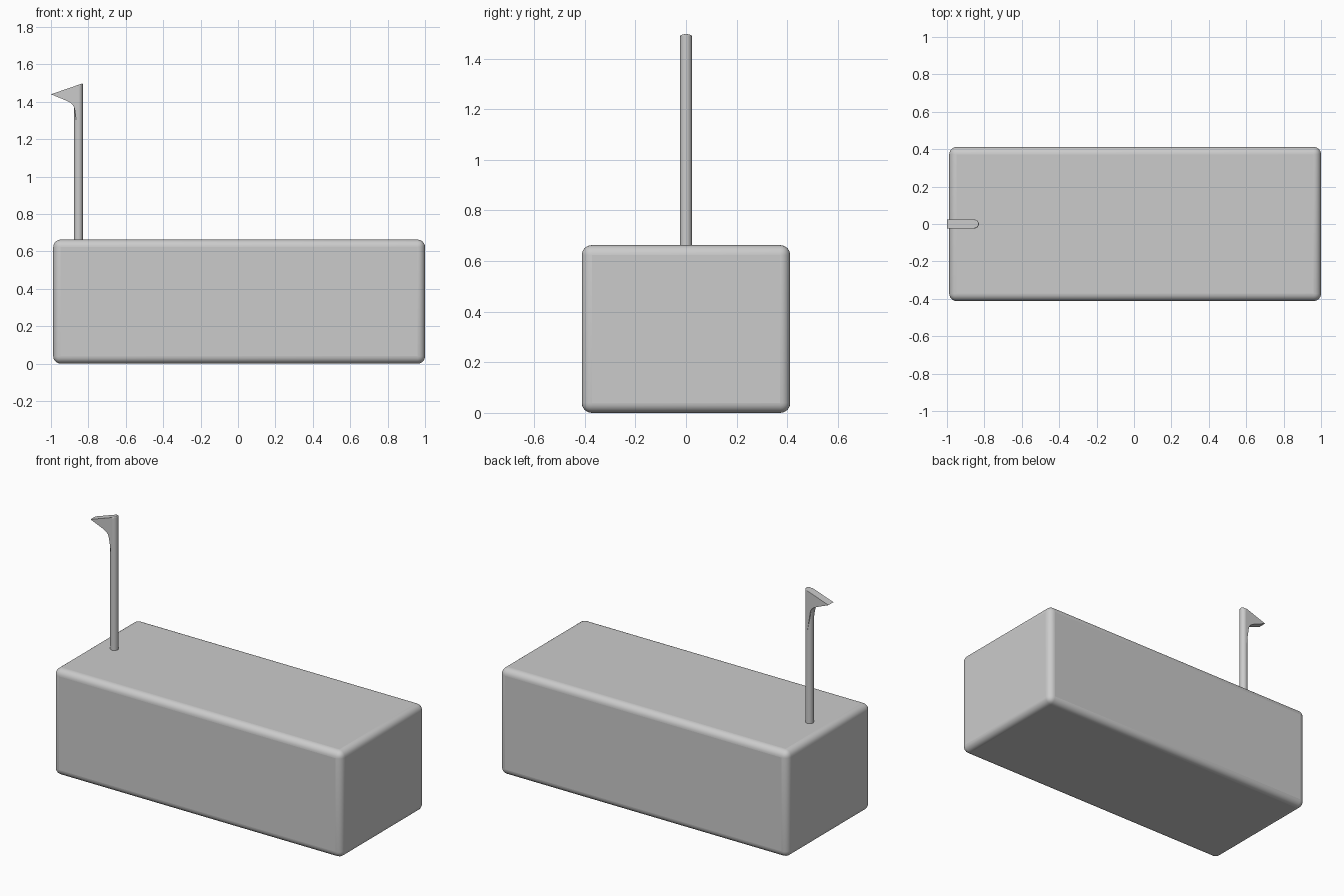
import bpy, bmesh, math

if "Cube" in bpy.data.objects:
    bpy.data.objects.remove(bpy.data.objects["Cube"])

POLE_X, POLE_R = -0.853, 0.0235
TIP_X, TIP_Z, SLOPE = -1.0, 1.44, 0.345


def slope_z(x):
    return TIP_Z + (x - TIP_X) * SLOPE


def finish(name, bm, bevel=0.0, segments=4):
    bmesh.ops.recalc_face_normals(bm, faces=bm.faces)
    mesh = bpy.data.meshes.new(name)
    bm.to_mesh(mesh)
    bm.free()
    ob = bpy.data.objects.new(name, mesh)
    bpy.context.collection.objects.link(ob)
    if bevel:
        mod = ob.modifiers.new("rounded_edges", 'BEVEL')
        mod.width = bevel
        mod.segments = segments
        mod.limit_method = 'ANGLE'
        mod.angle_limit = math.radians(40)
    bpy.ops.object.select_all(action='DESELECT')
    ob.select_set(True)
    bpy.context.view_layer.objects.active = ob
    bpy.ops.object.shade_smooth_by_angle(angle=math.radians(35))
    return ob


# Body: long block with rounded edges
bm = bmesh.new()
bmesh.ops.create_cube(bm, size=1.0)
for v in bm.verts:
    v.co.x = v.co.x * 1.988 + 0.006
    v.co.y *= 0.824
    v.co.z = (v.co.z + 0.5) * 0.663
finish("body", bm, 0.04, 6)

# Pole: cylinder whose top is cut along the slope of the pennant
bm = bmesh.new()
bmesh.ops.create_cone(bm, cap_ends=True, segments=32,
                      radius1=POLE_R, radius2=POLE_R, depth=1.0)
for v in bm.verts:
    v.co.x += POLE_X
    v.co.z = slope_z(v.co.x) if v.co.z > 0 else 0.62
finish("pole", bm, 0.006, 3)

# Pennant: wedge slab with a curved underside blending into the pole
profile = [(TIP_X, TIP_Z), (-0.915, 1.405), (-0.898, 1.396), (-0.886, 1.386),
           (-0.878, 1.374), (-0.873, 1.357), (-0.866, 1.31), (-0.856, 1.25),
           (POLE_X, 1.25), (POLE_X, slope_z(POLE_X))]
bm = bmesh.new()
face = bm.faces.new([bm.verts.new((x, -0.0245, z)) for x, z in profile])
side = bmesh.ops.extrude_face_region(bm, geom=[face])["geom"]
for v in side:
    if isinstance(v, bmesh.types.BMVert):
        v.co.y = 0.0245
finish("pennant", bm)
